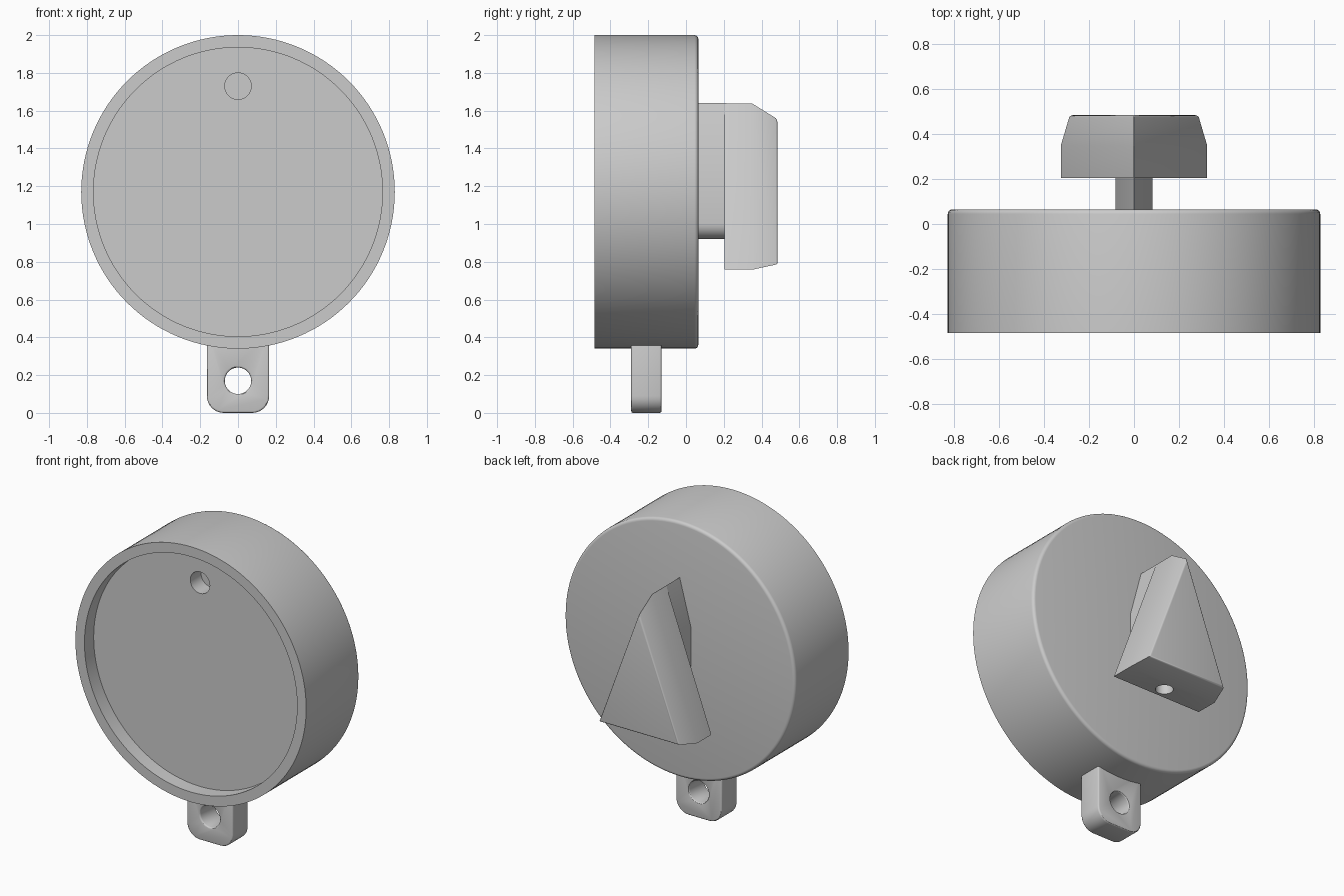
import bpy, bmesh
from math import sin, cos, pi, radians

if "Cube" in bpy.data.objects:
    bpy.data.objects.remove(bpy.data.objects["Cube"], do_unlink=True)

grey = bpy.data.materials.new("plain grey")
grey.use_nodes = True
grey.diffuse_color = (0.6, 0.6, 0.6, 1)
grey.node_tree.nodes["Principled BSDF"].inputs["Base Color"].default_value = grey.diffuse_color


def arc(cx, cz, r, start, end, n):
    """Points on an arc in the xz plane, angles in degrees."""
    angles = [radians(start + (end - start) * i / n) for i in range(n + 1)]
    return [(cx + r * cos(a), cz + r * sin(a)) for a in angles]


def circle(cx, cz, r, n=64):
    return arc(cx, cz, r, 0, 360, n)[:-1]


def loft(name, rings, bevel_rule=None, width=0.01):
    """Skin a list of (y, outline) rings and cap both ends."""
    bm = bmesh.new()
    loops = [[bm.verts.new((x, y, z)) for x, z in pts] for y, pts in rings]
    n = len(loops[0])
    for a, b in zip(loops, loops[1:]):
        for i in range(n):
            j = (i + 1) % n
            bm.faces.new((a[i], a[j], b[j], b[i]))
    bm.faces.new(loops[0])
    bm.faces.new(loops[-1])
    bmesh.ops.recalc_face_normals(bm, faces=bm.faces)
    if bevel_rule:
        edges = [e for e in bm.edges if all(bevel_rule(v.co) for v in e.verts)]
        bmesh.ops.bevel(bm, geom=edges, offset=width, segments=3,
                        profile=0.5, affect='EDGES')
    mesh = bpy.data.meshes.new(name)
    bm.to_mesh(mesh)
    bm.free()
    mesh.materials.append(grey)
    obj = bpy.data.objects.new(name, mesh)
    bpy.context.collection.objects.link(obj)
    return obj


def activate(obj):
    bpy.ops.object.select_all(action='DESELECT')
    obj.select_set(True)
    bpy.context.view_layer.objects.active = obj


def drill(obj, cutter):
    """Cut a hole and discard the cutter."""
    cutter.hide_render = True
    mod = obj.modifiers.new("hole", 'BOOLEAN')
    mod.operation = 'DIFFERENCE'
    mod.object = cutter
    activate(obj)
    bpy.ops.object.modifier_apply(modifier=mod.name)
    bpy.data.objects.remove(cutter, do_unlink=True)


def smooth(obj):
    activate(obj)
    bpy.ops.object.shade_smooth_by_angle(angle=radians(30))


# Round body: recess floor, recess wall, rim, outer wall, filleted back edge
centre, radius, back, fillet = 1.17, 0.83, 0.065, 0.02
profile = [(-0.39, 0.765), (-0.485, 0.765), (-0.485, radius)]
profile += [(back - fillet + fillet * sin(t * pi / 8),
             radius - fillet + fillet * cos(t * pi / 8)) for t in range(5)]
body = loft("round_body", [(y, circle(0, centre, r, 128)) for y, r in profile])
drill(body, loft("body_cutter", [(y, circle(0, 1.73, 0.07)) for y in (-0.45, -0.28)]))
smooth(body)

# Hanging tab with rounded corners and a through hole
c, r = 0.165, 0.09
outline = ([(c, 0.42)] + arc(c - r, r, r, 0, -90, 8)
           + arc(r - c, r, r, -90, -180, 8) + [(-c, 0.42)])
tab = loft("hanging_tab", [(-0.29, outline), (-0.13, outline)])
drill(tab, loft("tab_cutter", [(y, circle(0, 0.17, 0.07, 48)) for y in (-0.4, 0)]))
round_edges = tab.modifiers.new("rounded edges", 'BEVEL')
round_edges.width = 0.018
round_edges.segments = 3
round_edges.limit_method = 'ANGLE'
round_edges.angle_limit = radians(50)
activate(tab)
bpy.ops.object.modifier_apply(modifier=round_edges.name)
smooth(tab)

# Teardrop stem behind the body
w = 0.083
drop = [(0, 1.64), (w, 1.33)] + arc(0, 0.92 + w, w, 0, -180, 20) + [(-w, 1.33)]
smooth(loft("knob_stem", [(0.05, drop), (0.215, drop)]))


# Triangular pointer knob with a drafted back part
def triangle(top, base, half):
    return [(0, top), (half, base), (-half, base)]


full = triangle(1.645, 0.758, 0.326)
small = triangle(1.56, 0.787, 0.286)
knob = loft("pointer_knob", [(0.205, full), (0.35, full), (0.485, small)],
            lambda p: p.y > 0.4 or abs(p.x) < 0.001, 0.01)

# Round socket in the underside of the knob
bpy.ops.mesh.primitive_cylinder_add(vertices=48, radius=0.053, depth=0.24,
                                    location=(0, 0.278, 0.76))
drill(knob, bpy.context.object)
smooth(knob)
